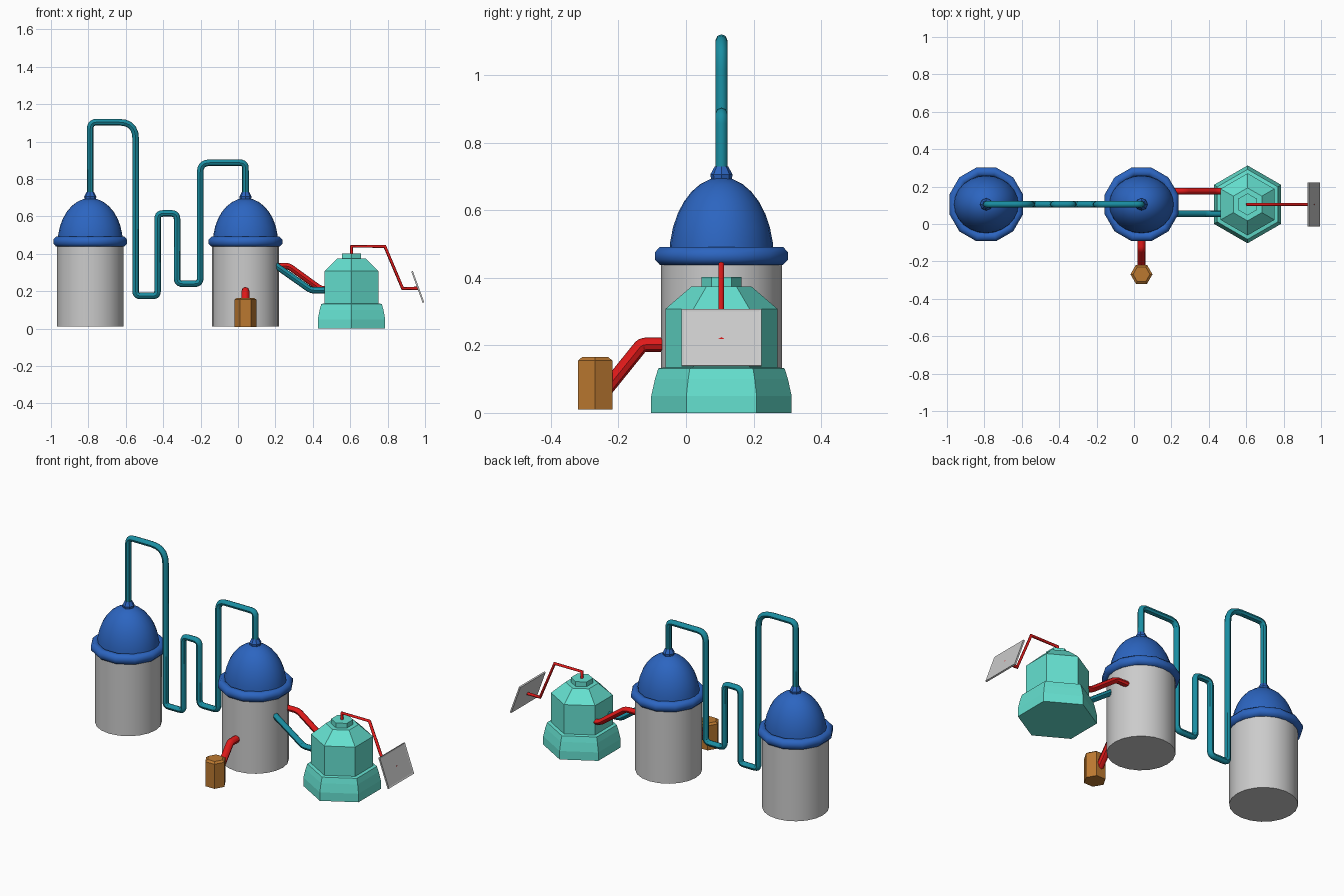
import bpy, bmesh, math
from mathutils import Vector, Matrix

if "Cube" in bpy.data.objects:
    bpy.data.objects.remove(bpy.data.objects["Cube"])


def material(name, rgb):
    m = bpy.data.materials.new(name)
    m.diffuse_color = (*rgb, 1)
    m.use_nodes = True
    m.node_tree.nodes["Principled BSDF"].inputs["Base Color"].default_value = m.diffuse_color
    return m


BLUE = material("blue", (0.025, 0.13, 0.53))
TEAL = material("teal", (0.01, 0.27, 0.36))
RED = material("red", (0.75, 0.01, 0.01))
MINT = material("mint", (0.13, 0.75, 0.63))
ORANGE = material("orange", (0.5, 0.19, 0.03))
Y = 0.105  # shared depth of the main line


def finish(obj, mat, angle):
    if mat:
        obj.data.materials.append(mat)
    bpy.ops.object.select_all(action='DESELECT')
    obj.select_set(True)
    bpy.context.view_layer.objects.active = obj
    if angle:
        bpy.ops.object.shade_smooth_by_angle(angle=math.radians(angle))
    return obj


def lathe(name, profile, sides, loc, mat=None, turn=0.0, angle=0, scale_y=1.0, closed=False):
    """Spin a (radius, z) profile; open profiles get flat caps."""
    bm = bmesh.new()
    rings = []
    for r, z in profile:
        rings.append([bm.verts.new((r * math.cos(turn + 2 * math.pi * i / sides),
                                    r * math.sin(turn + 2 * math.pi * i / sides) * scale_y, z))
                      for i in range(sides)])
    pairs = list(zip(rings, rings[1:]))
    if closed:
        pairs.append((rings[-1], rings[0]))
    else:
        bm.faces.new(rings[0])
        bm.faces.new(rings[-1])
    for a, b in pairs:
        for i in range(sides):
            j = (i + 1) % sides
            bm.faces.new((a[i], a[j], b[j], b[i]))
    bmesh.ops.recalc_face_normals(bm, faces=bm.faces)
    me = bpy.data.meshes.new(name)
    bm.to_mesh(me)
    bm.free()
    obj = bpy.data.objects.new(name, me)
    bpy.context.collection.objects.link(obj)
    obj.location = loc
    return finish(obj, mat, angle)


def pipe(name, points, radius, mat, fillets=0.0, resolution=2, angle=45):
    """Tube along a path whose corners are rounded by the given fillet size."""
    pts = [Vector(p) for p in points]
    path = [pts[0]]
    for k in range(1, len(pts) - 1):
        f = fillets[k - 1] if isinstance(fillets, list) else fillets
        p = pts[k]
        if f == 0:
            path.append(p)
            continue
        a = p + (pts[k - 1] - p).normalized() * f
        b = p + (pts[k + 1] - p).normalized() * f
        for i in range(6):
            t = i / 5
            path.append(a * (1 - t) ** 2 + p * 2 * t * (1 - t) + b * t * t)
    path.append(pts[-1])
    cu = bpy.data.curves.new(name, 'CURVE')
    cu.dimensions = '3D'
    cu.bevel_depth = radius
    cu.bevel_resolution = resolution
    cu.use_fill_caps = True
    sp = cu.splines.new('POLY')
    sp.points.add(len(path) - 1)
    for q, v in zip(sp.points, path):
        q.co = (*v, 1)
    obj = bpy.data.objects.new(name, cu)
    bpy.context.collection.objects.link(obj)
    finish(obj, mat, 0)
    bpy.ops.object.convert(target='MESH')
    if angle:
        bpy.ops.object.shade_smooth_by_angle(angle=math.radians(angle))


# Two tanks with rim, dome and collar
for side, x in (("left", -0.79), ("right", 0.04)):
    lathe(side + "_tank", [(0.179, 0.012), (0.179, 0.465)], 20, (x, Y, 0), angle=40)
    rim = [(0.178 + 0.028 * math.cos(a * math.pi / 4 + math.pi / 8),
            0.465 + 0.029 * math.sin(a * math.pi / 4 + math.pi / 8)) for a in range(8)]
    lathe(side + "_rim", rim, 12, (x, Y, 0), BLUE, closed=True, angle=50, turn=math.pi / 12)
    dome = [(0.174 * math.cos(math.radians(d)), 0.46 + 0.238 * math.sin(math.radians(d)))
            for d in (0, 11, 22, 33, 44, 55, 66, 77, 87)]
    lathe(side + "_dome", dome, 24, (x, Y, 0), BLUE, scale_y=0.89, angle=50)
    lathe(side + "_collar", [(0.028, 0.68), (0.033, 0.706), (0.02, 0.73)], 8, (x, Y, 0), BLUE)

# Long winding pipe between the domes
route = [(-0.79, 0.70), (-0.79, 1.104), (-0.547, 1.104), (-0.547, 0.175), (-0.43, 0.175),
         (-0.43, 0.616), (-0.326, 0.616), (-0.326, 0.24), (-0.202, 0.24), (-0.202, 0.887),
         (0.04, 0.887), (0.04, 0.71)]
pipe("winding_pipe", [(x, Y, z) for x, z in route], 0.0175, TEAL,
     [0.035, 0.09, 0.025, 0.025, 0.03, 0.03, 0.03, 0.03, 0.05, 0.03])

# Hexagonal boiler
RX = 0.607
lathe("boiler_body", [(0.208, 0.0), (0.208, 0.05), (0.197, 0.10), (0.187, 0.132), (0.166, 0.135),
                      (0.166, 0.308), (0.088, 0.375), (0.059, 0.375), (0.059, 0.403)],
      6, (RX, Y, 0), MINT, turn=math.pi / 6)

# Feed and return pipes between tank and boiler
pipe("feed_pipe", [(0.17, 0.176, 0.335), (0.27, 0.176, 0.335), (0.44, 0.176, 0.212),
                   (0.51, 0.176, 0.205)], 0.017, RED, 0.02)
pipe("return_pipe", [(0.19, 0.055, 0.346), (0.39, 0.055, 0.205), (0.49, 0.055, 0.205)],
     0.017, TEAL, 0.02)

# Thin arm carrying the tilted panel
pipe("panel_arm", [(RX, Y, 0.39), (RX, Y, 0.44), (0.785, Y, 0.44), (0.88, Y, 0.215),
                   (0.965, Y, 0.215)], 0.0095, RED, resolution=1, angle=0)

# Panel with a raised frame around both faces
bm = bmesh.new()
bmesh.ops.create_cube(bm, size=1, matrix=Matrix.Diagonal((0.009, 0.236, 0.178, 1)))
sides = [f for f in bm.faces if abs(f.normal.x) > 0.9]
bmesh.ops.inset_individual(bm, faces=sides, thickness=0.011)
for f in sides:
    bmesh.ops.translate(bm, verts=f.verts, vec=f.normal * -0.002)
me = bpy.data.meshes.new("panel")
bm.to_mesh(me)
bm.free()
panel = bpy.data.objects.new("panel", me)
bpy.context.collection.objects.link(panel)
panel.location = (0.961, Y, 0.223)
panel.rotation_euler = (0, -math.radians(20), 0)

# Small hexagonal canister and its tube
lathe("canister", [(0.059, 0.01), (0.059, 0.155), (0.045, 0.165)], 6, (0.04, -0.269, 0), ORANGE)
pipe("canister_tube", [(0.04, -0.04, 0.202), (0.04, -0.13, 0.202), (0.04, -0.235, 0.072)],
     0.021, RED, 0.012)
